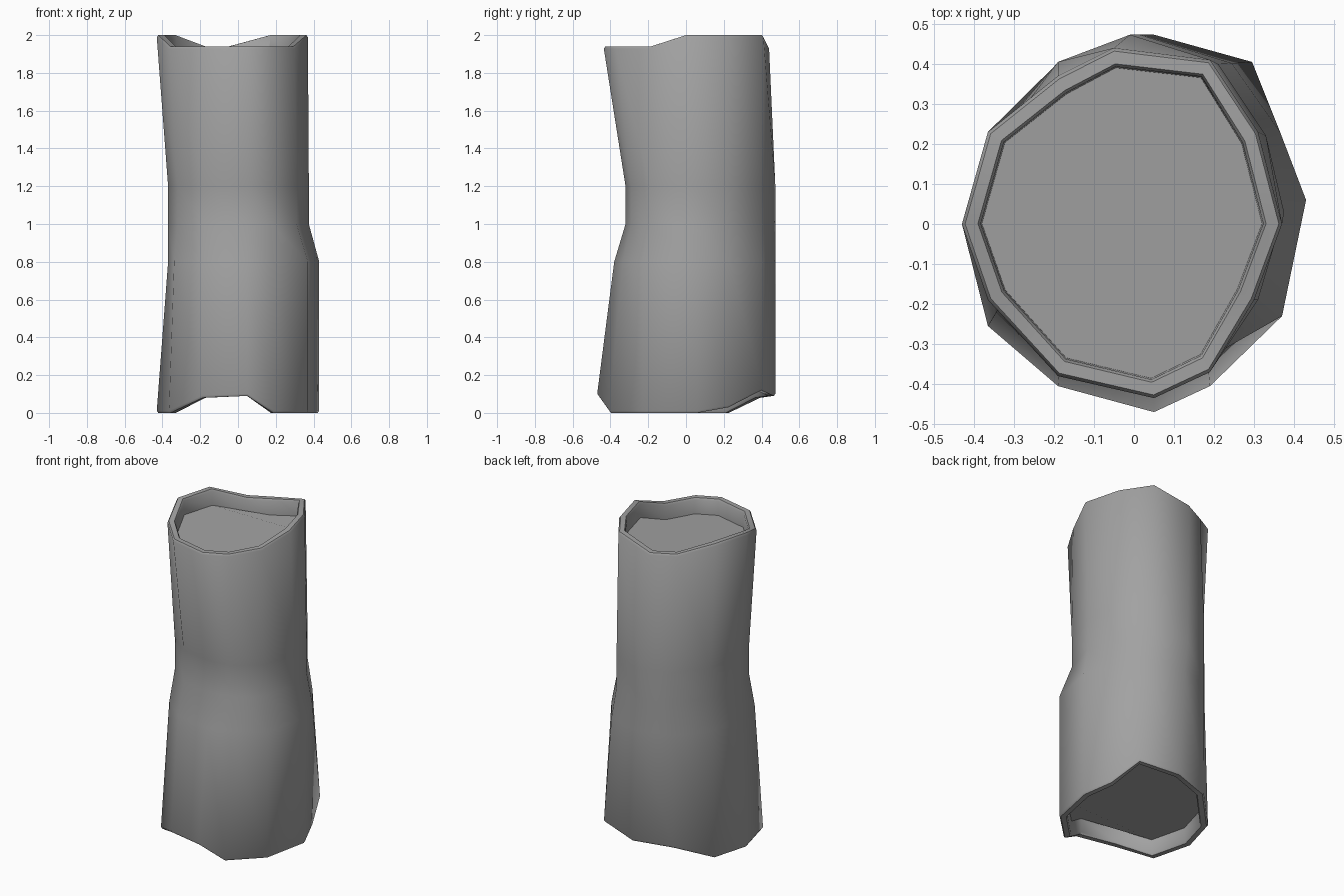
import bpy
import bmesh
import math
from mathutils import Vector

cube = bpy.data.objects.get("Cube")
if cube:
    bpy.data.objects.remove(cube, do_unlink=True)

bark = bpy.data.materials.new("plain grey")
bark.use_nodes = True
grey = (0.36, 0.36, 0.36, 1)
bark.diffuse_color = grey
bark.node_tree.nodes["Principled BSDF"].inputs["Base Color"].default_value = grey

# Twelve-sided outlines, clockwise from the -x side
foot = [(-.43, 0, 0), (-.365, .23, 0), (-.19, .4, .08), (.05, .473, .09),
        (.295, .405, .12), (.365, .23, .03), (.43, .06, 0), (.37, -.23, 0),
        (.19, -.405, 0), (.05, -.47, .09), (-.19, -.405, .08), (-.365, -.255, 0)]
waist = [(-.37, 0), (-.33, .22), (-.19, .405), (-.01, .473),
         (.21, .4), (.33, .22), (.375, .03), (.31, -.19),
         (.18, -.29), (.05, -.32), (-.18, -.29), (-.32, -.18)]
crown = [(-.43, 0, 2), (-.365, .23, 2), (-.19, .37, 1.94), (-.05, .44, 1.94),
         (.19, .41, 2), (.31, .23, 2), (.37, 0, 2), (.3, -.19, 1.94),
         (.19, -.37, 1.94), (.05, -.435, 1.94), (-.19, -.38, 1.94), (-.365, -.19, 1.94)]
foot = [Vector(p) for p in foot]
crown = [Vector(p) for p in crown]


def level(z):
    return [Vector((x, y, z)) for x, y in waist]


def flared_hip():
    """Ring below the waist: the +x side keeps the width of the foot."""
    ring = []
    for low, mid in zip(foot, level(.8)):
        blend = 0 if low.x > .3 else 1 if low.x < -.4 else .6
        p = low.lerp(mid, blend)
        ring.append(Vector((p.x, p.y, .8)))
    return ring


def inset(ring, width, dz):
    """Shrink a ring toward its middle and shift it in height."""
    mid = sum(ring, Vector()) / len(ring)
    out = []
    for p in ring:
        flat = Vector((p.x - mid.x, p.y - mid.y, 0))
        out.append(p - flat.normalized() * width + Vector((0, 0, dz)))
    return out


def rim(ring, up):
    """Rounded lip, inner wall and sunken end, listed from outside in."""
    return [inset(ring, 0, -up * .012), inset(ring, .008, 0), inset(ring, .04, 0),
            inset(ring, .047, -up * .012), inset(ring, .05, -up * .1)]


rings = rim(foot, -1)[::-1] + [flared_hip(), level(1), level(1.2)] + rim(crown, 1)

# Skin the rings into one closed trunk with a sunken face at each end
bm = bmesh.new()
loops = [[bm.verts.new(p) for p in ring] for ring in rings]
count = len(foot)
for a, b in zip(loops, loops[1:]):
    for i in range(count):
        j = (i + 1) % count
        bm.faces.new((a[i], b[i], b[j], a[j]))
for loop in (loops[0], loops[-1]):
    bm.faces.new(loop)
bmesh.ops.recalc_face_normals(bm, faces=bm.faces)

mesh = bpy.data.meshes.new("hollow_log")
bm.to_mesh(mesh)
bm.free()
mesh.materials.append(bark)
log = bpy.data.objects.new("hollow_log", mesh)
bpy.context.collection.objects.link(log)

bpy.ops.object.select_all(action='DESELECT')
log.select_set(True)
bpy.context.view_layer.objects.active = log
bpy.ops.object.shade_smooth_by_angle(angle=math.radians(50))
